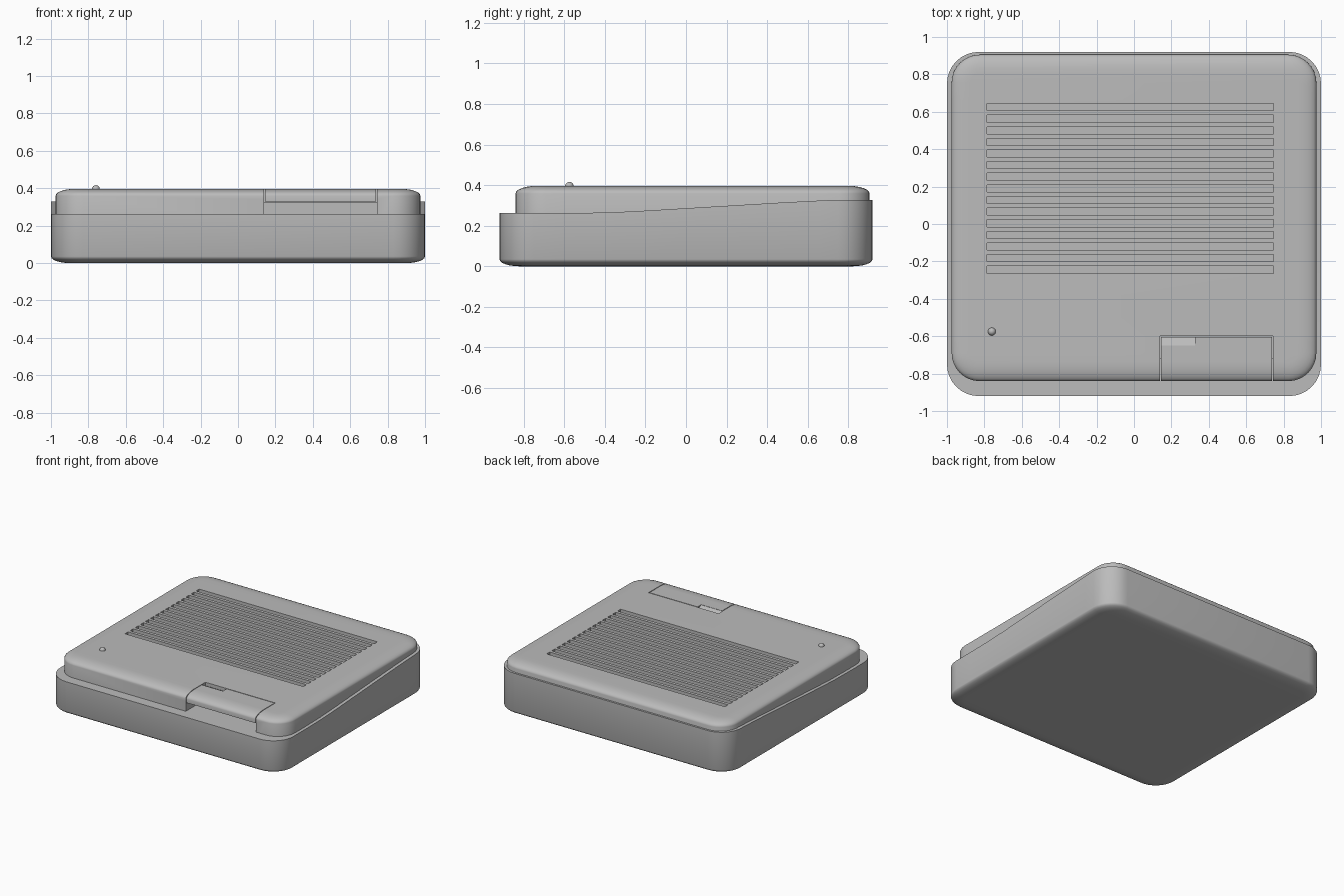
import bpy, bmesh, math

if "Cube" in bpy.data.objects:
    bpy.data.objects.remove(bpy.data.objects["Cube"])

grey = bpy.data.materials.new("light_grey")
grey.diffuse_color = (0.5, 0.5, 0.5, 1)
grey.use_nodes = True
grey.node_tree.nodes["Principled BSDF"].inputs["Base Color"].default_value = grey.diffuse_color


def half_ring(hx, y0, y1, r, n=8):
    """Right half of a rounded rectangle, from front to back."""
    pts = [(hx - r + r * math.sin(a), y0 + r - r * math.cos(a))
           for a in [math.pi / 2 * i / n for i in range(n + 1)]]
    pts += [(hx, y) for y in (-0.6, -0.38, -0.2, 0.2, 0.45, 0.66)]
    pts += [(hx - r + r * math.cos(a), y1 - r + r * math.sin(a))
            for a in [math.pi / 2 * i / n for i in range(n + 1)]]
    return pts


def finish(name, bm):
    bmesh.ops.recalc_face_normals(bm, faces=bm.faces)
    me = bpy.data.meshes.new(name)
    bm.to_mesh(me)
    bm.free()
    me.materials.append(grey)
    ob = bpy.data.objects.new(name, me)
    bpy.context.collection.objects.link(ob)
    return ob


def shell(name, hx, y0, y1, r, levels):
    """Loft rounded rectangles; levels are (inset, z or z(y))."""
    bm = bmesh.new()
    rings = []
    for d, z in levels:
        pts = half_ring(hx - d, y0 + d, y1 - d, r - d)
        zf = z if callable(z) else (lambda y, z=z: z)
        right = [bm.verts.new((x, y, zf(y))) for x, y in pts]
        left = [bm.verts.new((-x, y, zf(y))) for x, y in pts]
        rings.append(right + left[::-1])
    n = len(rings[0])
    for a, b in zip(rings, rings[1:]):
        for i in range(n):
            j = (i + 1) % n
            bm.faces.new((a[i], a[j], b[j], b[i]))
    for ring in (rings[0], rings[-1]):
        for i in range(n // 2 - 1):
            bm.faces.new((ring[i], ring[i + 1], ring[n - 2 - i], ring[n - 1 - i]))
    return finish(name, bm)


def boxes(name, items):
    bm = bmesh.new()
    for x0, x1, y0, y1, z0, z1 in items:
        vs = bmesh.ops.create_cube(bm, size=1)["verts"]
        for v in vs:
            v.co = (x0 if v.co.x < 0 else x1, y0 if v.co.y < 0 else y1,
                    z0 if v.co.z < 0 else z1)
    return finish(name, bm)


def boolean(ob, cutter, op):
    m = ob.modifiers.new("cut", 'BOOLEAN')
    m.object, m.operation, m.solver = cutter, op, 'EXACT'
    bpy.context.view_layer.objects.active = ob
    bpy.ops.object.modifier_apply(modifier=m.name)
    bpy.data.objects.remove(cutter)


def smooth(ob):
    bpy.ops.object.select_all(action='DESELECT')
    ob.select_set(True)
    bpy.context.view_layer.objects.active = ob
    bpy.ops.object.shade_smooth_by_angle(angle=math.radians(35))


def base_top(y):
    """Base rim: level at the front, rising to the back."""
    t = min(max((y + 0.45) / 1.2, 0), 1)
    return 0.262 + 0.066 * (0.75 * t + 0.25 * t * t * (3 - 2 * t))


def rounding(w, h, z, up, n=6):
    """Elliptical edge rounding as (inset, z) levels."""
    out = []
    for i in range(n + 1):
        a = math.pi / 2 * i / n
        out.append((w * (1 - math.cos(a)), z - up * h * (1 - math.sin(a))))
    return out if up > 0 else out[::-1]


# Lower body
base = shell("base", 1.0, -0.92, 0.92, 0.17,
             rounding(0.1, 0.035, 0.0, -1) + [(0, base_top)])

# Upper cover, and a copy that becomes the flap
top_levels = [(0, 0.2)] + rounding(0.1, 0.037, 0.396, 1)
cover = shell("cover", 0.975, -0.84, 0.905, 0.15, top_levels)
flap = shell("flap", 0.975, -0.84, 0.905, 0.15, top_levels)

# Vent slots
boolean(cover, boxes("slot_cutter", [
    (-0.785, 0.745, y - 0.019, y + 0.019, 0.36, 0.45)
    for y in [0.625 - 0.0621 * i for i in range(15)]]), 'DIFFERENCE')

# Flap pocket and the opening below it
boolean(cover, boxes("pocket_cutter", [(0.14, 0.742, -1, -0.6, 0.325, 0.5)]), 'DIFFERENCE')
boolean(cover, boxes("opening_cutter", [(0.14, 0.742, -1, -0.72, 0.15, 0.34)]), 'DIFFERENCE')
boolean(flap, boxes("flap_limits", [(0.145, 0.737, -1, -0.605, 0.33, 0.5)]), 'INTERSECT')

# Sloped finger notch in the flap
notch = boxes("notch_cutter", [(0.1, 0.325, -0.65, -0.58, 0.36, 0.45)])
for v in notch.data.vertices:
    if v.co.y < -0.6 and v.co.z < 0.4:
        v.co.z = 0.394
boolean(flap, notch, 'DIFFERENCE')

# Indicator light
bm = bmesh.new()
bmesh.ops.create_uvsphere(bm, u_segments=20, v_segments=12, radius=0.021)
bmesh.ops.translate(bm, verts=bm.verts, vec=(-0.76, -0.575, 0.395))
light = finish("indicator", bm)

for ob in (base, cover, flap, light):
    smooth(ob)
